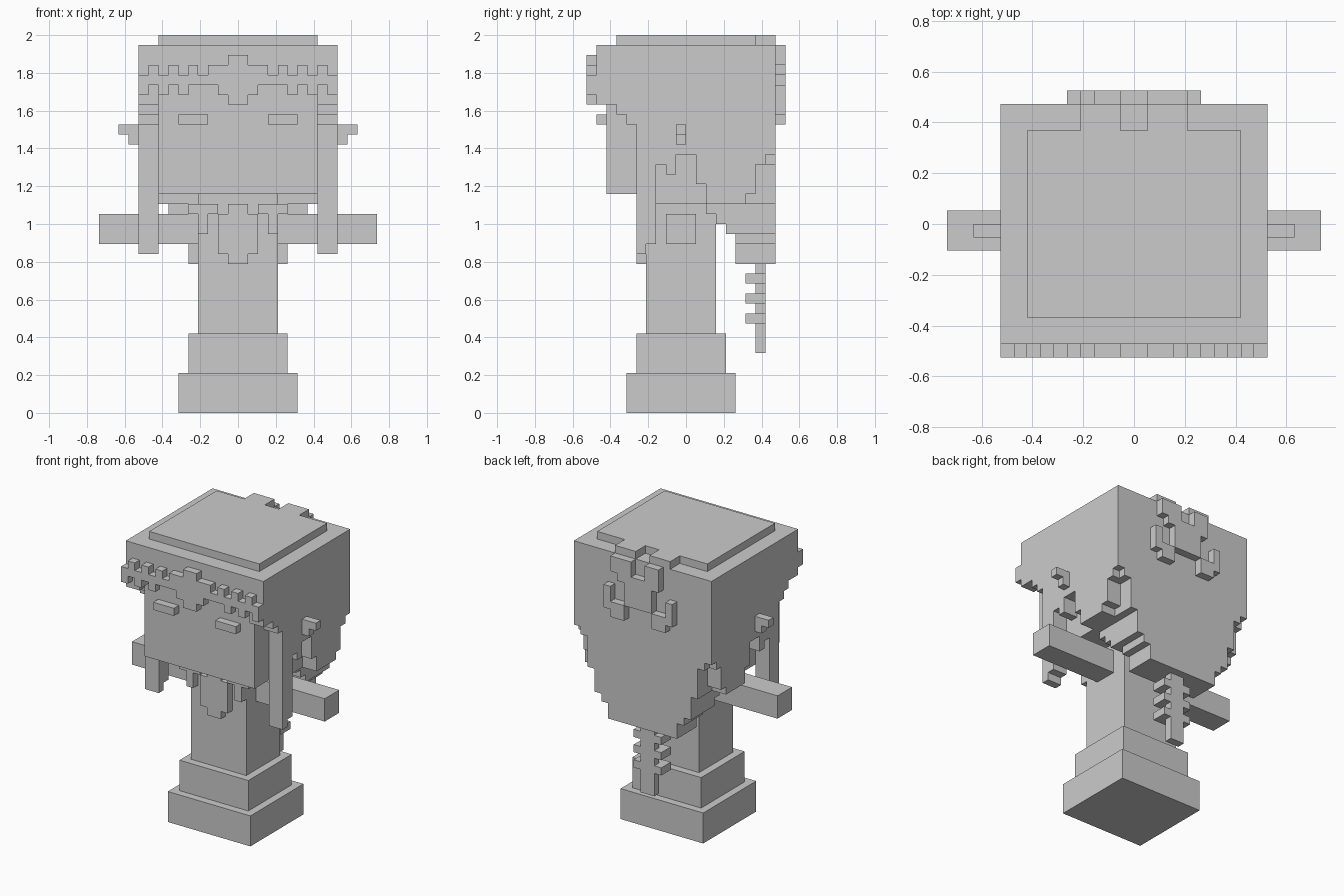
import bpy, bmesh
from mathutils import Vector

old = bpy.data.objects.get("Cube")
if old:
    bpy.data.objects.remove(old, do_unlink=True)

U = 2 / 38  # one block

grey = bpy.data.materials.new("plain grey")
grey.use_nodes = True
colour = (0.6, 0.6, 0.6, 1)
grey.diffuse_color = colour
grey.node_tree.nodes["Principled BSDF"].inputs["Base Color"].default_value = colour


def part(name, boxes, mirror=False):
    """Object from block boxes (x0, x1, y0, y1, z0, z1), optionally repeated at -x."""
    bm = bmesh.new()
    if mirror:
        boxes = boxes + [(-b[1], -b[0]) + tuple(b[2:]) for b in boxes]
    for x0, x1, y0, y1, z0, z1 in boxes:
        cube = bmesh.ops.create_cube(bm, size=1)["verts"]
        size = Vector((x1 - x0, y1 - y0, z1 - z0))
        mid = Vector((x0 + x1, y0 + y1, z0 + z1)) / 2
        for v in cube:
            v.co = Vector(a * b for a, b in zip(v.co, size)) + mid
            v.co *= U
    mesh = bpy.data.meshes.new(name)
    bm.to_mesh(mesh)
    bm.free()
    mesh.materials.append(grey)
    obj = bpy.data.objects.new(name, mesh)
    bpy.context.collection.objects.link(obj)
    return obj


def layer(y0, y1, rows):
    """Centred rows (half width, z0, z1) at one depth."""
    return [(-w, w, y0, y1, z0, z1) for w, z0, z1 in rows]


# Stepped skirt, body and arms
part("skirt_hem", [(-6, 6, -6, 5, 0, 4)])
part("skirt_top", [(-5, 5, -5, 4, 4, 8)])
part("body", [(-4, 4, -4, 3, 8, 22)])
part("arms", [(4, 14, -2, 1, 17, 20)], True)

# Collar with hanging pendant
part("pendant", layer(-5, -4, [(1, 15, 21), (2, 16, 20)]))
part("collar", [(3, 4, -5, -4, 18, 21), (4, 5, -5, -4, 20, 21),
                (2, 3, -5, -4, 20, 21)], True)
part("shoulders", [(-8, 8, -3, 2, 21, 22)])

# Face, eyes and ears
part("face", [(-8, 8, -8, 8, 22, 33)])
part("eyes", [(3, 6, -9, -8, 29, 30)], True)
part("ears", [(10, 11, -1, 0, 27, 29), (11, 12, -1, 0, 28, 29)], True)

# Hair: cap, fringe and crown slab with a notched rear edge
part("hair_cap", [(-10, 10, -9, 9, 33, 37)])
part("hair_fringe", [(8, 10, -9, -7, 31, 33), (7, 8, -9, -8, 32, 33)], True)
part("hair_top", [(-8, 8, -7, 7, 37, 38), (1, 4, 7, 9, 37, 38),
                  (-4, -1, 7, 9, 37, 38)])

# Side hair: columns along the depth, each with its own lower and upper end
side_columns = [(-7, -6, 30), (-6, -5, 29), (-5, -4, 16), (-4, -3, 17),
                (-3, -2, 25), (-2, -1, 24), (-1, 1, 26), (1, 2, 23),
                (2, 6, 21), (6, 7, 22), (7, 8, 25), (8, 9, 26)]
part("side_hair", [(8, 10, y0, y1, z, 33) for y0, y1, z in side_columns], True)

# Back hair narrowing towards the tip
part("back_hair", layer(8, 9, [(9, 25, 33), (8, 21, 33)])
     + layer(2, 9, [(8, 21, 22), (7, 20, 21)])
     + layer(3, 9, [(7, 19, 20)]) + layer(4, 9, [(7, 18, 19)])
     + layer(5, 9, [(6, 17, 18), (5, 15, 17)]))

# Braid with three ties
part("braid", [(-1, 1, 7, 8, 6, 15)])
part("braid_ties", [(-2, 2, 6, 8, z, z + 1) for z in (9, 11, 13)])

# Toothed headband with a centre ornament
band = [(3, 10, -10, -9, 33, 34)]
band += [(x, x + 1, -10, -9, 34, 35) for x in (4, 6, 8)]
band += [(x, x + 1, -10, -9, 32, 33) for x in (5, 7, 9)]
part("headband", band, True)
part("headband_ornament", layer(-10, -9, [(1, 31, 36), (2, 32, 35), (3, 33, 35)]))

# Rear hair ornament
part("rear_ornament", [(1, 4, 9, 10, 35, 37), (-3, -1, 9, 10, 35, 37),
                       (-2, 2, 9, 10, 31, 35), (-3, 3, 9, 10, 34, 35)])
part("rear_ornament_hooks", [(4, 5, 9, 10, 30, 33), (2, 4, 9, 10, 29, 31)], True)
